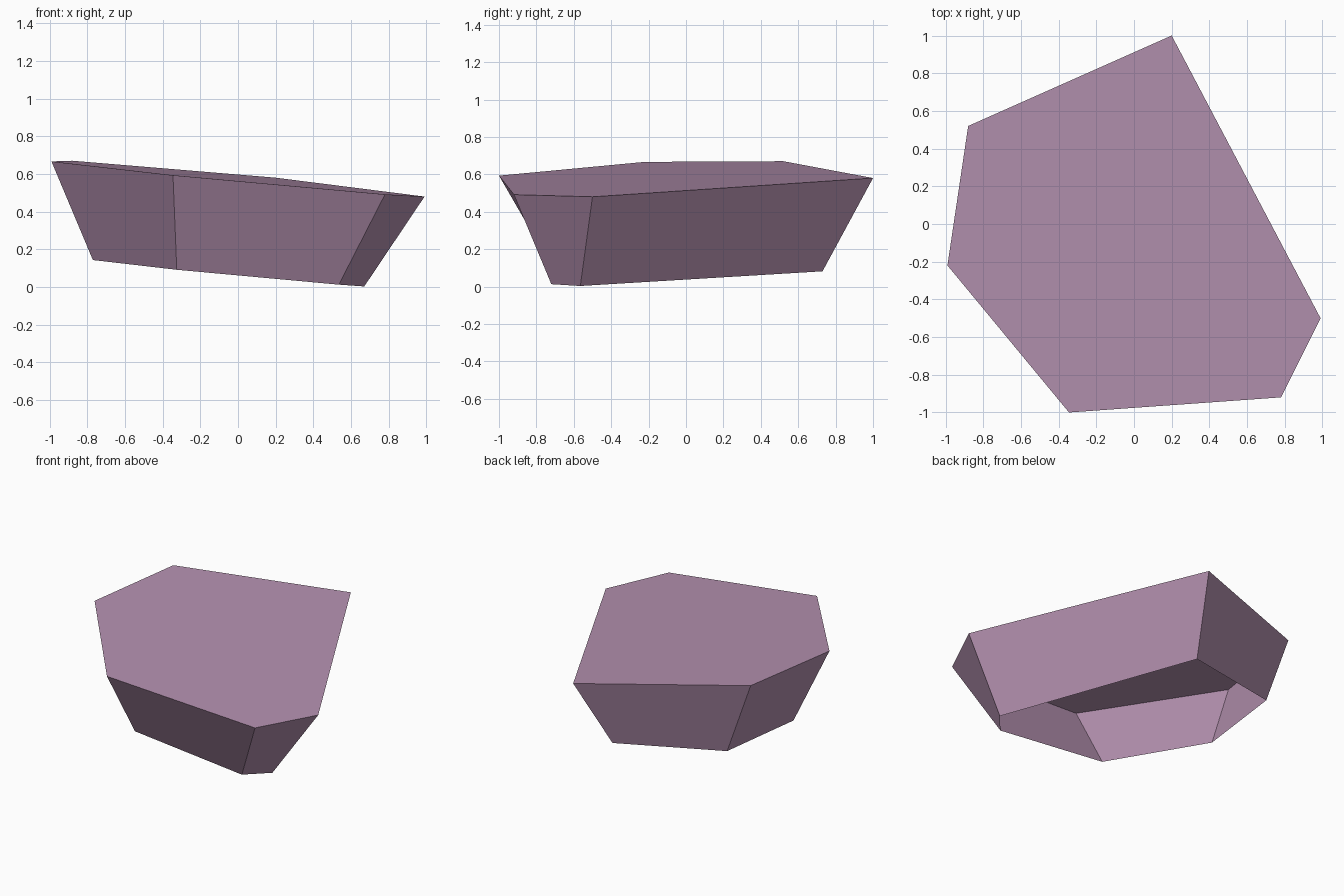
import bpy, bmesh

if "Cube" in bpy.data.objects:
    bpy.data.objects.remove(bpy.data.objects["Cube"])

# Top outline and lower rim outline (x, y), counter-clockwise seen from above
TOP = [(0.20, 1.0), (-0.88, 0.52), (-0.99, -0.22),
       (-0.345, -1.0), (0.78, -0.92), (0.99, -0.50)]
RIM = [(0.075, 0.73), (-0.692, 0.52), (-0.77, -0.125),
       (-0.325, -0.71), (0.535, -0.72), (0.67, -0.565)]


def tilted(points, height):
    """Place an outline on the shared tilted plane."""
    return [(x, y, height - 0.0916 * x + 0.0185 * y) for x, y in points]


mauve = bpy.data.materials.new("dusty mauve")
mauve.diffuse_color = (0.46, 0.285, 0.435, 1.0)
mauve.use_nodes = True
mauve.node_tree.nodes["Principled BSDF"].inputs["Base Color"].default_value = mauve.diffuse_color

# Faceted shell: closed tilted top, six flared sides, open underneath
bm = bmesh.new()
top = [bm.verts.new(p) for p in tilted(TOP, 0.580)]
rim = [bm.verts.new(p) for p in tilted(RIM, 0.075)]
bm.faces.new(top)
for i in range(6):
    j = (i + 1) % 6
    bm.faces.new((top[j], top[i], rim[i], rim[j]))
bm.normal_update()

mesh = bpy.data.meshes.new("faceted_shell")
bm.to_mesh(mesh)
bm.free()
mesh.materials.append(mauve)
shell = bpy.data.objects.new("faceted_shell", mesh)
bpy.context.collection.objects.link(shell)
